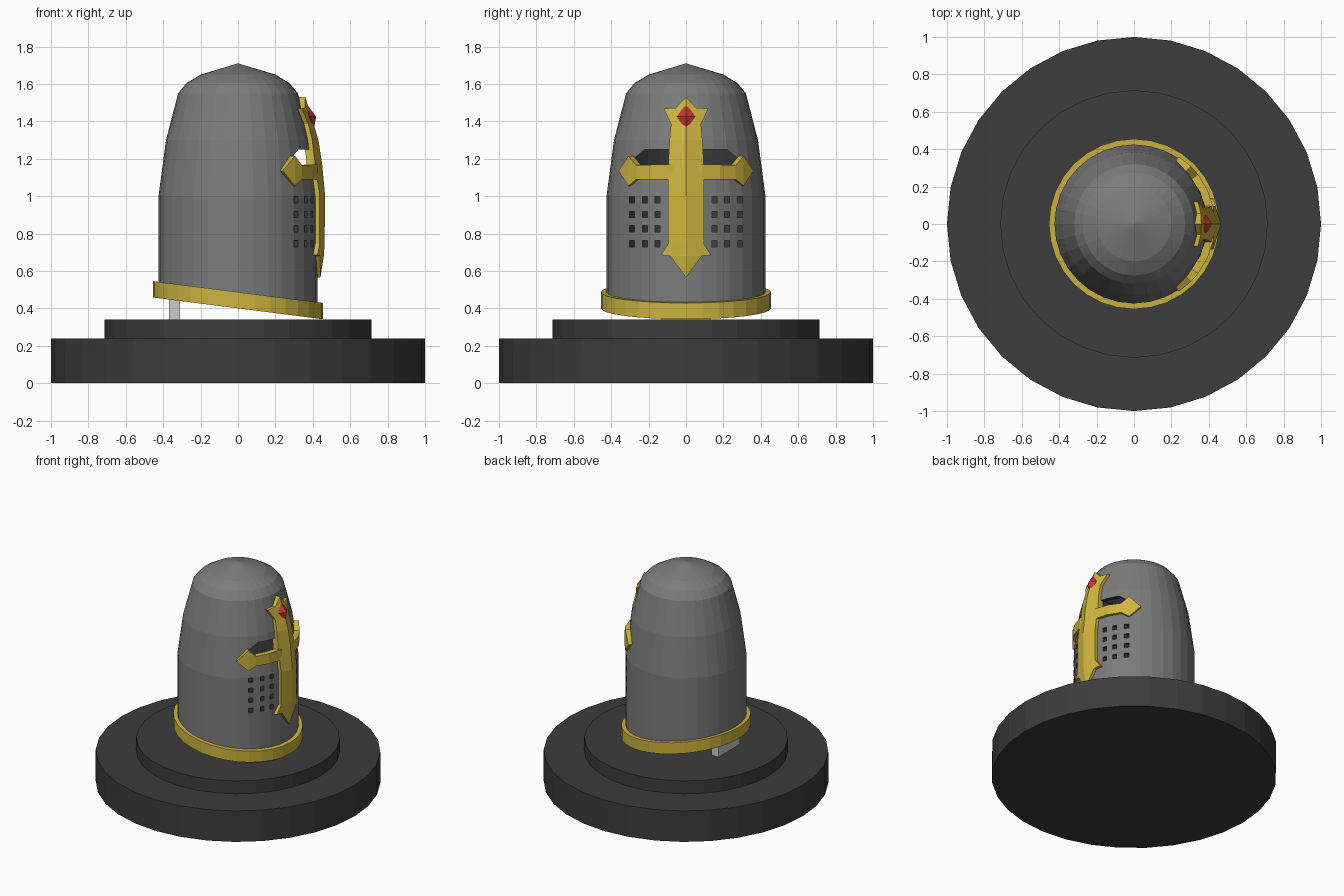
import bpy, bmesh, math
from mathutils import Vector

if "Cube" in bpy.data.objects:
    bpy.data.objects.remove(bpy.data.objects["Cube"])

SIDES = 32
TILT = -0.128          # the helmet's lower edge slopes down to the face (+x)


def material(name, rgb):
    m = bpy.data.materials.new(name)
    m.diffuse_color = (*rgb, 1)
    m.use_nodes = True
    m.node_tree.nodes["Principled BSDF"].inputs["Base Color"].default_value = m.diffuse_color
    return m


DARK = material("dark", (0.045, 0.045, 0.045))
STEEL = material("steel", (0.2, 0.2, 0.2))
GOLD = material("gold", (0.62, 0.46, 0.05))
RED = material("red", (0.6, 0.04, 0.03))


def finish(name, bm, *mats):
    bmesh.ops.remove_doubles(bm, verts=bm.verts, dist=1e-5)
    bmesh.ops.recalc_face_normals(bm, faces=bm.faces)
    me = bpy.data.meshes.new(name)
    bm.to_mesh(me)
    bm.free()
    ob = bpy.data.objects.new(name, me)
    bpy.context.collection.objects.link(ob)
    for m in mats:
        me.materials.append(m)
    return ob


def lathe(name, profile, mats, closed=False, inner_from=99):
    """Revolve (radius, z, slope) points around z."""
    bm = bmesh.new()
    rows = []
    for r, z, s in profile:
        row = []
        for i in range(SIDES):
            a = 2 * math.pi * i / SIDES
            x = r * math.cos(a)
            row.append(bm.verts.new((x, r * math.sin(a), z + s * x)))
        rows.append(row)
    n = len(rows)
    for k in range(n if closed else n - 1):
        a, b = rows[k], rows[(k + 1) % n]
        for i in range(SIDES):
            j = (i + 1) % SIDES
            f = bm.faces.new((a[i], a[j], b[j], b[i]))
            f.material_index = int(k >= inner_from)
    return finish(name, bm, *mats)


def prism(bm, outline, x0, x1):
    """Extrude a (y, z) outline along x."""
    a = [bm.verts.new((x0, y, z)) for y, z in outline]
    b = [bm.verts.new((x1, y, z)) for y, z in outline]
    bm.faces.new(a)
    bm.faces.new(b[::-1])
    for i in range(len(a)):
        j = (i + 1) % len(a)
        bm.faces.new((a[i], b[i], b[j], a[j]))


# Stepped round base
lathe("base", [(0, 0, 0), (1, 0, 0), (1, .24, 0), (0, .24, 0)], [DARK])
lathe("base_step", [(0, .2, 0), (.715, .2, 0), (.715, .34, 0), (0, .34, 0)], [DARK])

# Hollow helmet shell: outer wall up, inner wall back down
outer = [(.425, 1.0), (.385, 1.3), (.32, 1.55), (.275, 1.605), (.2, 1.65), (0, 1.71)]
inner = [(0, 1.675), (.19, 1.615), (.29, 1.54), (.355, 1.3), (.395, 1.0)]
shell = [(.425, .44, TILT)] + [(r, z, 0) for r, z in outer + inner] + [(.395, .44, TILT)]
helmet = lathe("helmet_shell", shell, [STEEL, DARK], closed=True, inner_from=7)

# Eye slit and breathing holes
bm = bmesh.new()
prism(bm, [(-.28, 1.2), (-.22, 1.25), (.22, 1.25), (.28, 1.2), (.25, 1.15), (-.25, 1.15)], .15, .6)
for side in (-1, 1):
    for y in (.152, .22, .288):
        for z in (.745, .825, .902, .98):
            y0, y1 = side * y - .013, side * y + .013
            prism(bm, [(y0, z - .017), (y1, z - .017), (y1, z + .017), (y0, z + .017)], .15, .6)
cutter = finish("opening_cutter", bm, DARK)
cutter.hide_render = True
mod = helmet.modifiers.new("openings", 'BOOLEAN')
mod.operation = 'DIFFERENCE'
mod.solver = 'EXACT'
mod.object = cutter
bpy.context.view_layer.objects.active = helmet
bpy.ops.object.modifier_apply(modifier=mod.name)
bpy.data.objects.remove(cutter)

# Gold rim along the sloping lower edge
lathe("gold_rim", [(.455, .4, TILT), (.455, .487, TILT), (.415, .487, TILT), (.39, .4, TILT)],
      [GOLD], closed=True)


def interp(table, z):
    for (z0, v0), (z1, v1) in zip(table, table[1:]):
        if z <= z1:
            return v0 + (v1 - v0) * (z - z0) / (z1 - z0)
    return table[-1][1]


WALL = [(0, .425)] + [(z, r) for r, z in outer]
RIDGE = [(.56, .44), (.7, .462), (1.0, .466), (1.17, .45), (1.3, .43), (1.53, .36)]


def on_wall(y, z, lift):
    return Vector((math.sqrt(interp(WALL, z) ** 2 - y * y) + lift, y, z))


# Upright of the cross: ridged bar with pointed, flared ends
upright = [(0, .565), (.085, .68), (.135, .685), (.095, .745), (.095, 1.0), (.095, 1.17),
           (.088, 1.3), (.08, 1.385), (.12, 1.468), (.055, 1.472), (0, 1.53)]
bm = bmesh.new()
for s in (-1, 1):
    for (y0, z0), (y1, z1) in zip(upright, upright[1:]):
        r0, r1 = Vector((interp(RIDGE, z0), 0, z0)), Vector((interp(RIDGE, z1), 0, z1))
        e0, e1 = on_wall(s * y0, z0, .022), on_wall(s * y1, z1, .022)
        if y0 == 0:
            e0 = r0
        if y1 == 0:
            e1 = r1
        drop = Vector((-.045, 0, 0))
        for quad in ((r0, r1, e1, e0), (e0, e1, e1 + drop, e0 + drop)):
            bm.faces.new([bm.verts.new(p) for p in quad])
        bm.faces.new([bm.verts.new(p + drop) for p in (r0, e0, e1, r1)])
finish("cross_upright", bm, GOLD)

# Cross arms: strip bent around the helmet with arrow-shaped ends
half = [(.34, 1.135, 1.135), (.29, 1.055, 1.215), (.25, 1.09, 1.165), (.17, 1.09, 1.168), (.08, 1.09, 1.17)]
arms = [(-y, a, b) for y, a, b in half] + half[::-1]
bm = bmesh.new()
sections = []
for y, z0, z1 in arms:
    p = on_wall(y, 1.13, 0)
    p.z = 0
    n = p.normalized()
    sections.append([bm.verts.new(p + n * d + Vector((0, 0, z)))
                     for d, z in ((-.015, z0), (.026, z0), (.026, z1), (-.015, z1))])
for a, b in zip(sections, sections[1:]):
    for i in range(4):
        j = (i + 1) % 4
        bm.faces.new((a[i], a[j], b[j], b[i]))
finish("cross_arms", bm, GOLD)

# Red gem near the top of the cross
bm = bmesh.new()
bmesh.ops.create_icosphere(bm, subdivisions=1, radius=1)
bm.clear()
c = Vector((.385, 0, 1.425))
tips = [Vector((.02, 0, -.07)), Vector((0, .05, 0)), Vector((-.02, 0, .07)), Vector((0, -.05, 0))]
front, back = c + Vector((.033, 0, 0)), c - Vector((.04, 0, 0))
for i in range(4):
    a, b = c + tips[i], c + tips[(i + 1) % 4]
    for p in (front, back):
        bm.faces.new([bm.verts.new(v) for v in (a, b, p)])
finish("gem", bm, RED)

# Stand holding up the back of the helmet
bm = bmesh.new()
prism(bm, [(-.13, .33), (.13, .33), (.13, .58), (-.13, .58)], -.37, -.31)
finish("back_support", bm)
